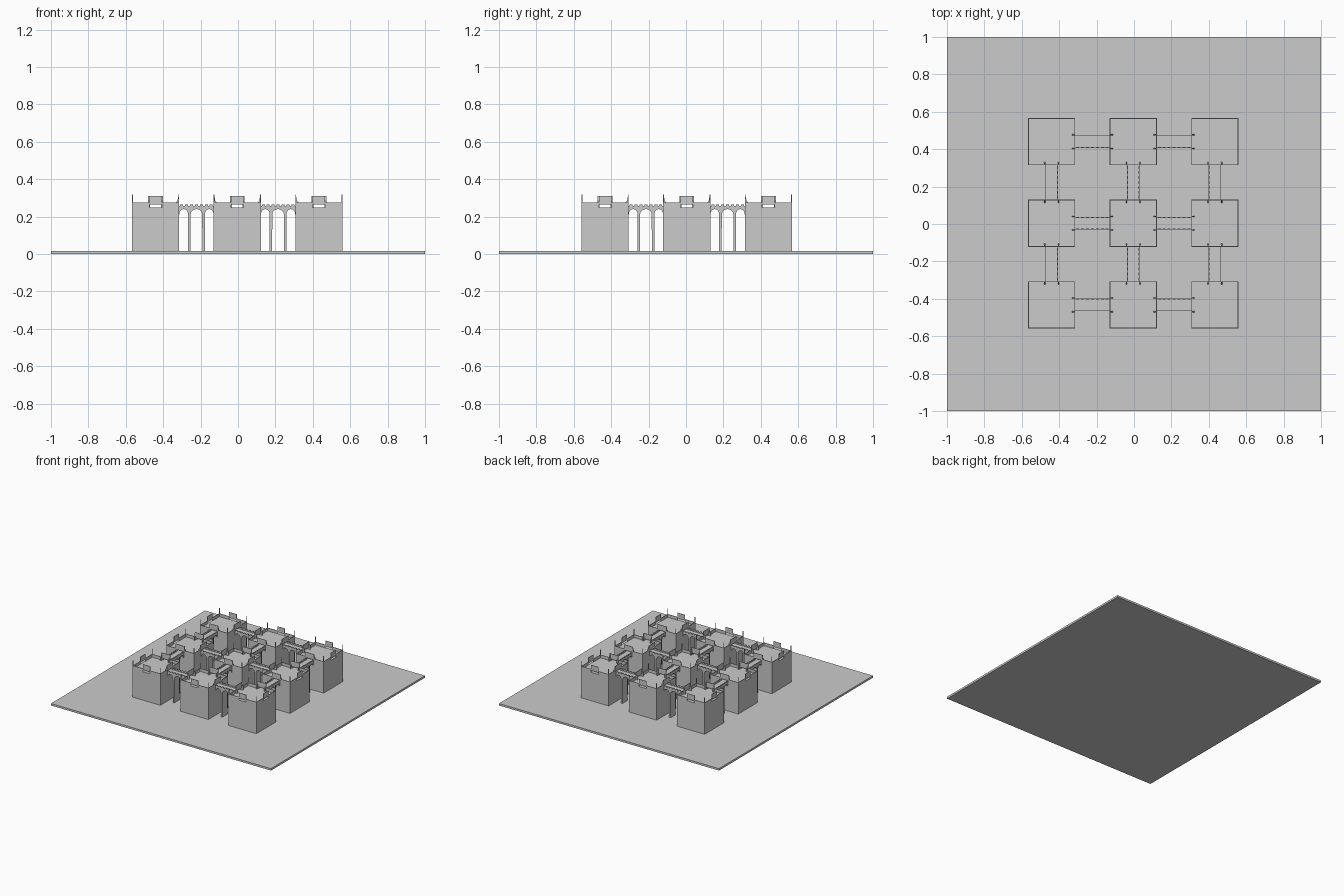
import bpy
import bmesh
from math import pi, cos, sin
from mathutils import Matrix, Vector

cube = bpy.data.objects.get("Cube")
if cube:
    bpy.data.objects.remove(cube, do_unlink=True)

stone = bpy.data.materials.new("grey_stone")
stone.use_nodes = True
colour = (0.6, 0.6, 0.6, 1)
stone.diffuse_color = colour
stone.node_tree.nodes["Principled BSDF"].inputs["Base Color"].default_value = colour

BASE = 0.016      # top of the ground slab
FLOOR = 0.25      # tower floor and bridge deck
RAIL = 0.265      # bridge rail top and gate head
WALL = 0.275      # tower parapet top
GATE = 0.31       # gate plate and corner pole top
HALF = 0.126      # half a tower
STEP = 0.4365     # tower spacing
WIDE = 0.033      # half a bridge
THIN = 0.004
SHIFT = Vector((-0.004, 0.004, 0))


def box(bm, x0, x1, y0, y1, z0, z1):
    size = (x1 - x0, y1 - y0, z1 - z0)
    mid = Vector((x0 + x1, y0 + y1, z0 + z1)) / 2
    bmesh.ops.create_cube(bm, size=1, matrix=Matrix.Translation(mid) @ Matrix.Diagonal((*size, 1)))


def extrude(bm, points, y0, y1):
    """Solid from an x-z outline, drawn along y."""
    face = bm.faces.new([bm.verts.new((x, y0, z)) for x, z in points])
    grown = bmesh.ops.extrude_face_region(bm, geom=[face])
    moved = [v for v in grown["geom"] if isinstance(v, bmesh.types.BMVert)]
    bmesh.ops.translate(bm, verts=moved, vec=(0, y1 - y0, 0))


def finish(bm, name):
    bmesh.ops.recalc_face_normals(bm, faces=bm.faces)
    mesh = bpy.data.meshes.new(name)
    bm.to_mesh(mesh)
    bm.free()
    mesh.materials.append(stone)
    return mesh


def place(mesh, name, x, y, turn=0):
    obj = bpy.data.objects.new(name, mesh)
    obj.location = Vector((x, y, 0)) + SHIFT
    obj.rotation_euler.z = turn
    bpy.context.collection.objects.link(obj)


# Ground slab
bm = bmesh.new()
box(bm, -1, 1, -1, 1, 0, BASE)
slab = bpy.data.objects.new("ground_slab", finish(bm, "ground_slab"))
bpy.context.collection.objects.link(slab)

# Tower: block, thin parapet with a gate on each side, corner poles
bm = bmesh.new()
box(bm, -HALF, HALF, -HALF, HALF, BASE, FLOOR)
for side in range(4):
    before = set(bm.verts)
    inner = -HALF + THIN
    box(bm, -HALF, -WIDE, -HALF, inner, FLOOR, WALL)
    box(bm, WIDE, HALF - THIN, -HALF, inner, FLOOR, WALL)
    box(bm, -WIDE, WIDE, -HALF, inner, RAIL, GATE)
    box(bm, -HALF, inner, -HALF, inner, WALL, GATE + 0.008)
    added = [v for v in bm.verts if v not in before]
    bmesh.ops.rotate(bm, verts=added, matrix=Matrix.Rotation(side * pi / 2, 3, "Z"))
tower = finish(bm, "tower")

# Bridge: deck pierced by three arches, two slim piers, notched rails, end posts
bm = bmesh.new()
span = STEP / 2 - HALF
pier = 0.038
thick = 0.0065
soffit, spring = 0.24, 0.212
outline = [(-span, FLOOR), (-span, spring)]
openings = [(-span, -pier - thick), (-pier + thick, pier - thick), (pier + thick, span)]
for i, (a, b) in enumerate(openings):
    for k in range(13):
        t = pi * (1 - k / 12)
        # the small offset keeps a springer against each tower
        x = (a + b) / 2 + (b - a) / 2 * cos(t) * 0.98
        outline.append((x, spring + (soffit - spring) * sin(t)))
    if i < 2:
        outline += [(b, BASE), (openings[i + 1][0], BASE)]
outline += [(span, spring), (span, FLOOR)]
extrude(bm, outline, -WIDE, WIDE)
for s in (-1, 1):
    y0, y1 = sorted((s * WIDE, s * (WIDE - THIN)))
    box(bm, -span, span, y0, y1, FLOOR, 0.258)
    for k in range(7):
        x = (k - 3) * span * 2 / 7
        box(bm, x - 0.008, x + 0.008, y0, y1, 0.258, RAIL)
    # Flared posts just inside each tower gate
    y0, y1 = sorted((s * WIDE, s * (WIDE + 0.007)))
    for e in (-1, 1):
        post = [(span, FLOOR), (span + 0.018, FLOOR), (span + 0.018, WALL),
                (span + 0.009, 0.283), (span + THIN, GATE), (span, GATE)]
        extrude(bm, [(e * x, z) for x, z in post], y0, y1)
bridge = finish(bm, "bridge")

# Three by three towers, joined by bridges both ways
for i in (-1, 0, 1):
    for j in (-1, 0, 1):
        place(tower, "tower", i * STEP, j * STEP)
    for half in (-0.5, 0.5):
        place(bridge, "cross_bridge", half * STEP, i * STEP)
        place(bridge, "long_bridge", i * STEP, half * STEP, pi / 2)
